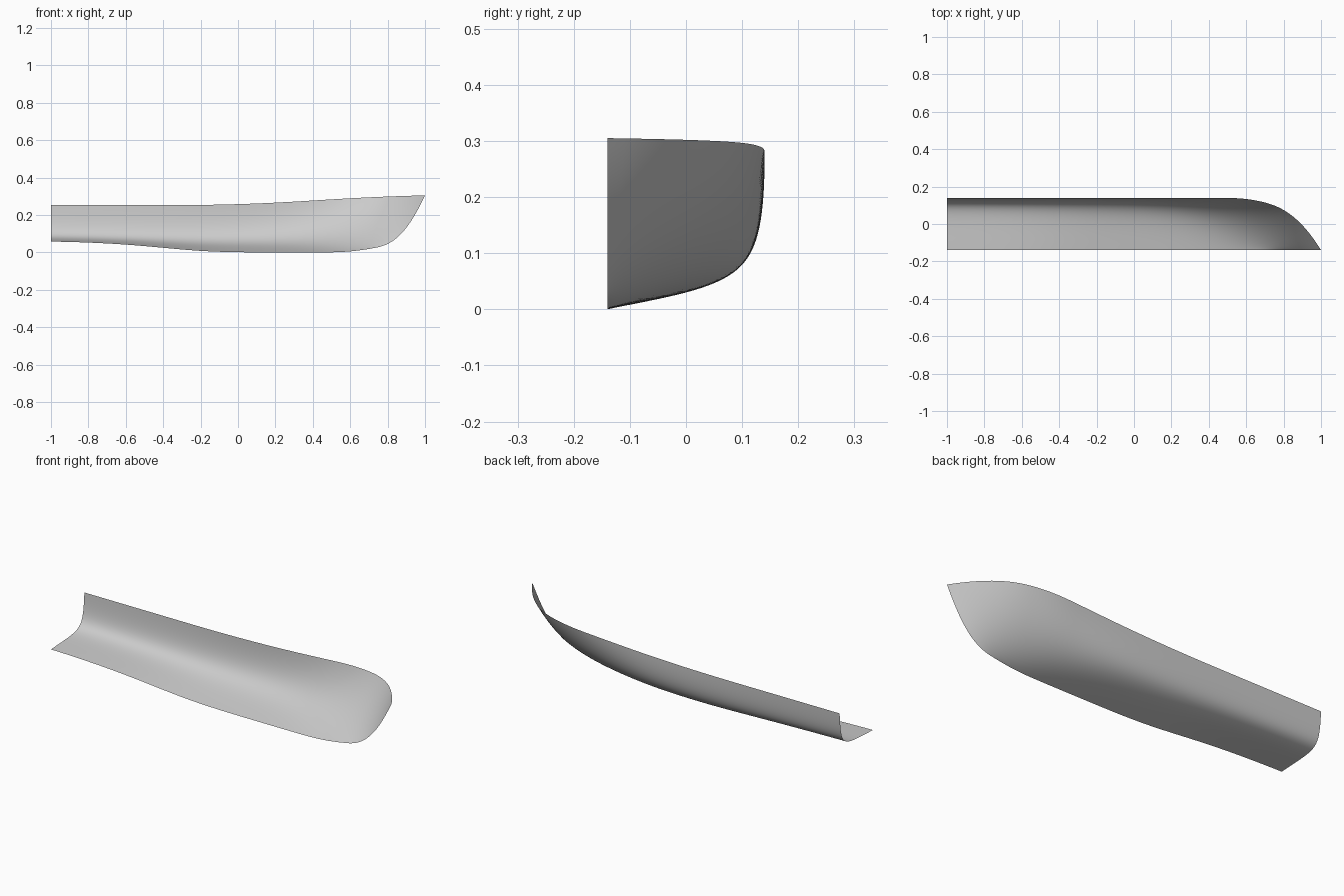
import bpy
import bmesh
from mathutils import Vector

cube = bpy.data.objects.get("Cube")
if cube:
    bpy.data.objects.remove(cube, do_unlink=True)

LENGTH_STEPS, GIRTH_STEPS = 110, 40
CENTRE = -0.14

# Hull frames from stern to stem: keel, lower bilge, upper bilge, deck edge
frames = [
    [(-1, CENTRE, .058), (-1, .11, .073), (-1, .128, .052), (-1, .14, .253)],
    [(-.85, CENTRE, .056), (-.85, .11, .07), (-.85, .128, .05), (-.85, .14, .253)],
    [(-.55, CENTRE, .043), (-.55, .105, .06), (-.55, .13, .045), (-.55, .14, .253)],
    [(-.2, CENTRE, .002), (-.2, .095, .045), (-.2, .137, .042), (-.2, .14, .252)],
    [(.15, CENTRE, 0), (.15, .07, .04), (.15, .14, .048), (.15, .14, .262)],
    [(.4, CENTRE, 0), (.4, 0, .033), (.42, .115, .07), (.44, .14, .28)],
    [(.57, CENTRE, 0), (.61, -.075, .024), (.64, .06, .1), (.67, .14, .294)],
    [(.67, CENTRE, .013), (.75, -.12, .03), (.8, -.035, .115), (.88, .055, .302)],
    [(.735, CENTRE, .025), (.84, CENTRE, .043), (.91, CENTRE, .115), (1, CENTRE, .305)],
]


def basis(i, degree, t, knots):
    """Spline weight of control point i at t."""
    if degree == 0:
        return float(knots[i] <= t < knots[i + 1])
    total = 0.0
    left = knots[i + degree] - knots[i]
    right = knots[i + degree + 1] - knots[i + 1]
    if left:
        total += (t - knots[i]) / left * basis(i, degree - 1, t, knots)
    if right:
        total += (knots[i + degree + 1] - t) / right * basis(i + 1, degree - 1, t, knots)
    return total


def weights(count, steps):
    """Clamped cubic spline weights at evenly spaced samples."""
    spans = count - 3
    knots = [0] * 3 + list(range(spans + 1)) + [spans] * 3
    samples = [min(spans * s / steps, spans - 1e-7) for s in range(steps + 1)]
    return [[basis(i, 3, t, knots) for i in range(count)] for t in samples]


# Half hull: one open sheet lofted through the frames
along = weights(len(frames), LENGTH_STEPS)
around = weights(4, GIRTH_STEPS)
bm = bmesh.new()
grid = []
for wu in along:
    curve = [sum((w * Vector(f[k]) for w, f in zip(wu, frames)), Vector()) for k in range(4)]
    grid.append([bm.verts.new(sum((w * p for w, p in zip(wv, curve)), Vector())) for wv in around])
for a, b in zip(grid, grid[1:]):
    for k in range(GIRTH_STEPS):
        # Wound so that normals point to the outside of the hull
        face = bm.faces.new((a[k], a[k + 1], b[k + 1], b[k]))
        face.smooth = True

mesh = bpy.data.meshes.new("half_hull")
bm.to_mesh(mesh)
bm.free()
hull = bpy.data.objects.new("half_hull", mesh)
bpy.context.collection.objects.link(hull)

# Plain grey shell
grey = bpy.data.materials.new("hull_grey")
grey.use_nodes = True
colour = (.6, .6, .6, 1)
grey.diffuse_color = colour
grey.node_tree.nodes["Principled BSDF"].inputs["Base Color"].default_value = colour
mesh.materials.append(grey)
